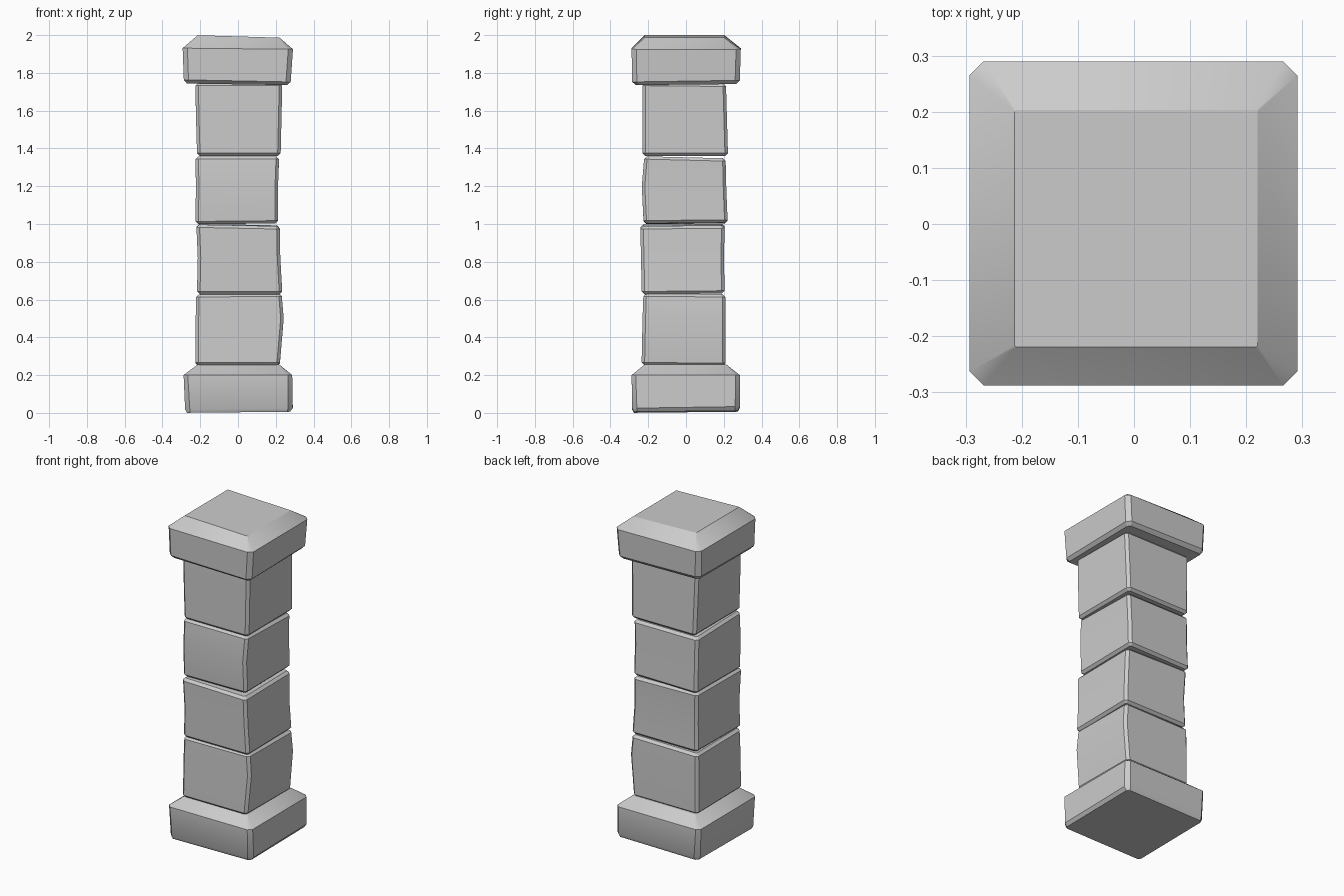
import bpy
import bmesh

cube = bpy.data.objects.get("Cube")
if cube:
    bpy.data.objects.remove(cube, do_unlink=True)

stone = bpy.data.materials.new("grey stone")
stone.use_nodes = True
GREY = (0.6, 0.6, 0.6, 1)
stone.diffuse_color = GREY
stone.node_tree.nodes["Principled BSDF"].inputs["Base Color"].default_value = GREY


def ring(bm, z, x0, x1, y0, y1, c, tilt):
    """One rectangular section with cut corners; tilt is the z slope in x and y."""
    pts = [(x0 + c, y0), (x1 - c, y0), (x1, y0 + c), (x1, y1 - c),
           (x1 - c, y1), (x0 + c, y1), (x0, y1 - c), (x0, y0 + c)]
    return [bm.verts.new((x, y, z + x * tilt[0] + y * tilt[1])) for x, y in pts]


def loft(name, sections):
    """Skin a stack of sections into one closed block."""
    bm = bmesh.new()
    rings = [ring(bm, *s) for s in sections]
    for low, high in zip(rings, rings[1:]):
        for i in range(8):
            j = (i + 1) % 8
            bm.faces.new((low[i], low[j], high[j], high[i]))
    bm.faces.new(rings[0][::-1])
    bm.faces.new(rings[-1])
    bmesh.ops.recalc_face_normals(bm, faces=bm.faces)
    mesh = bpy.data.meshes.new(name)
    bm.to_mesh(mesh)
    bm.free()
    mesh.materials.append(stone)
    obj = bpy.data.objects.new(name, mesh)
    bpy.context.collection.objects.link(obj)
    bpy.ops.object.select_all(action='DESELECT')
    obj.select_set(True)
    bpy.context.view_layer.objects.active = obj
    bpy.ops.object.shade_smooth_by_angle()


def block(name, bottom, middle, top, tilt_low, tilt_high, bevel=0.015):
    """A shaft stone: three wall sections plus a bevel at each end."""
    def inset(s, dz):
        z, x0, x1, y0, y1 = s
        return (z + dz, x0 + bevel, x1 - bevel, y0 + bevel, y1 - bevel)
    loft(name, [
        (*inset(bottom, -bevel), 0.008, tilt_low),
        (*bottom, 0.016, tilt_low),
        (*middle, 0.016, (0, 0)),
        (*top, 0.016, tilt_high),
        (*inset(top, bevel), 0.008, tilt_high)])


FLAT = (0, 0)

# Base plinth with sloping top
loft("base", [
    (0.006, -0.27, 0.275, -0.275, 0.275, 0.015, (0.01, 0.01)),
    (0.025, -0.28, 0.29, -0.285, 0.285, 0.025, (0.015, 0.015)),
    (0.2, -0.288, 0.287, -0.288, 0.285, 0.022, FLAT),
    (0.255, -0.215, 0.22, -0.22, 0.215, 0.004, FLAT)])

# Four uneven shaft stones
block("lower_stone",
      (0.265, -0.225, 0.222, -0.235, 0.21), (0.5, -0.224, 0.242, -0.23, 0.21),
      (0.613, -0.222, 0.232, -0.226, 0.208), (0, -0.01), (0.01, -0.01))
block("lower_middle_stone",
      (0.645, -0.217, 0.234, -0.235, 0.205), (0.82, -0.213, 0.224, -0.238, 0.2),
      (0.98, -0.22, 0.221, -0.242, 0.205), (0, 0.01), (-0.02, 0.01))
block("upper_middle_stone",
      (1.018, -0.225, 0.213, -0.225, 0.22), (1.2, -0.223, 0.212, -0.234, 0.213),
      (1.338, -0.225, 0.217, -0.222, 0.21), (0.01, 0.01), (0, -0.025))
block("top_stone",
      (1.375, -0.217, 0.226, -0.23, 0.222), (1.55, -0.222, 0.23, -0.231, 0.217),
      (1.73, -0.226, 0.234, -0.23, 0.212), FLAT, (0, -0.01))

# Capital with sloping shoulders
loft("cap", [
    (1.742, -0.27, 0.26, -0.265, 0.265, 0.015, (-0.015, 0.01)),
    (1.762, -0.287, 0.279, -0.285, 0.285, 0.025, (-0.02, 0.015)),
    (1.928, -0.293, 0.291, -0.288, 0.29, 0.025, (-0.01, 0)),
    (1.993, -0.213, 0.22, -0.219, 0.203, 0.003, (-0.03, 0))])
